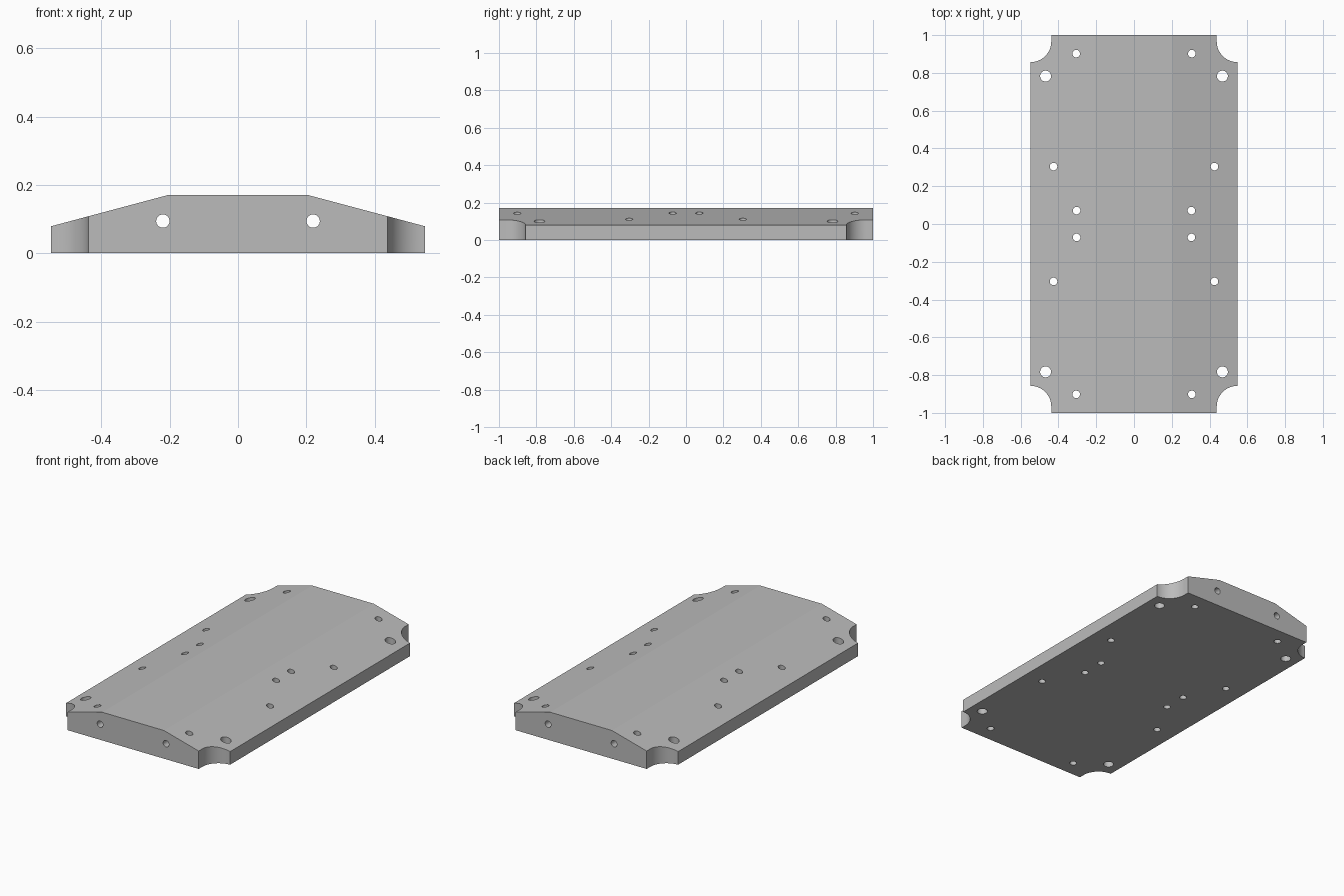
import bpy, bmesh, math
from mathutils import Matrix, Vector

cube = bpy.data.objects.get("Cube")
if cube:
    bpy.data.objects.remove(cube, do_unlink=True)

HALF_W, HALF_L = 0.547, 1.0
EDGE_Z, TOP_Z, FLAT_X = 0.079, 0.17, 0.206
NOTCH_R, NOTCH_Y = 0.109, 0.966

grey = bpy.data.materials.new("machined_grey")
grey.use_nodes = True
colour = (0.5, 0.5, 0.5, 1)
grey.diffuse_color = colour
grey.node_tree.nodes["Principled BSDF"].inputs["Base Color"].default_value = colour


def prism(bm, points, direction):
    """Extrude a closed outline along a direction."""
    face = bm.faces.new([bm.verts.new(p) for p in points])
    extruded = bmesh.ops.extrude_face_region(bm, geom=[face])["geom"]
    verts = [v for v in extruded if isinstance(v, bmesh.types.BMVert)]
    bmesh.ops.translate(bm, verts=verts, vec=Vector(direction))


def drill(bm, x, y, z, radius, depth, along_y=False):
    """Add one round hole cutter."""
    turn = Matrix.Rotation(math.pi / 2, 4, "X") if along_y else Matrix()
    bmesh.ops.create_cone(bm, cap_ends=True, segments=32, radius1=radius,
                          radius2=radius, depth=depth,
                          matrix=Matrix.Translation((x, y, z)) @ turn)


def finish(bm, name):
    bmesh.ops.recalc_face_normals(bm, faces=bm.faces)
    mesh = bpy.data.meshes.new(name)
    bm.to_mesh(mesh)
    bm.free()
    mesh.materials.append(grey)
    obj = bpy.data.objects.new(name, mesh)
    bpy.context.collection.objects.link(obj)
    return obj


# Plate body: flat crown with sloping shoulders
bm = bmesh.new()
right = [(HALF_W, 0), (HALF_W, EDGE_Z), (FLAT_X, TOP_Z)]
outline = right + [(-x, z) for x, z in reversed(right)]
prism(bm, [(x, -HALF_L, z) for x, z in outline], (0, 2 * HALF_L, 0))
plate = finish(bm, "base_plate")

# Cutters: vertical bolt holes, corner notches and lengthwise bores
bm = bmesh.new()
holes = [(0.468, 0.783, 0.029), (0.306, 0.902, 0.02),
         (0.426, 0.304, 0.02), (0.304, 0.071, 0.02)]
for sx in (-1, 1):
    for sy in (-1, 1):
        for x, y, r in holes:
            drill(bm, sx * x, sy * y, 0.1, r, 0.5)
        arc = [math.pi * (1 + i / 32) for i in range(33)]
        notch = [(HALF_W + NOTCH_R * math.cos(a), NOTCH_Y + NOTCH_R * math.sin(a))
                 for a in arc]
        notch += [(HALF_W + NOTCH_R, 1.1), (HALF_W - NOTCH_R, 1.1)]
        prism(bm, [(sx * x, sy * y, -0.1) for x, y in notch], (0, 0, 0.5))
    drill(bm, sx * 0.22, 0, 0.094, 0.0195, 2.4, along_y=True)
cutter = finish(bm, "hole_cutter")
cutter.hide_render = True

# Cut the plate, then discard the cutter
cut = plate.modifiers.new("holes", "BOOLEAN")
cut.operation = "DIFFERENCE"
cut.solver = "EXACT"
cut.object = cutter
bpy.ops.object.select_all(action="DESELECT")
bpy.context.view_layer.objects.active = plate
plate.select_set(True)
bpy.ops.object.modifier_apply(modifier=cut.name)
bpy.data.objects.remove(cutter, do_unlink=True)
bpy.ops.object.shade_smooth_by_angle(angle=math.radians(12))
